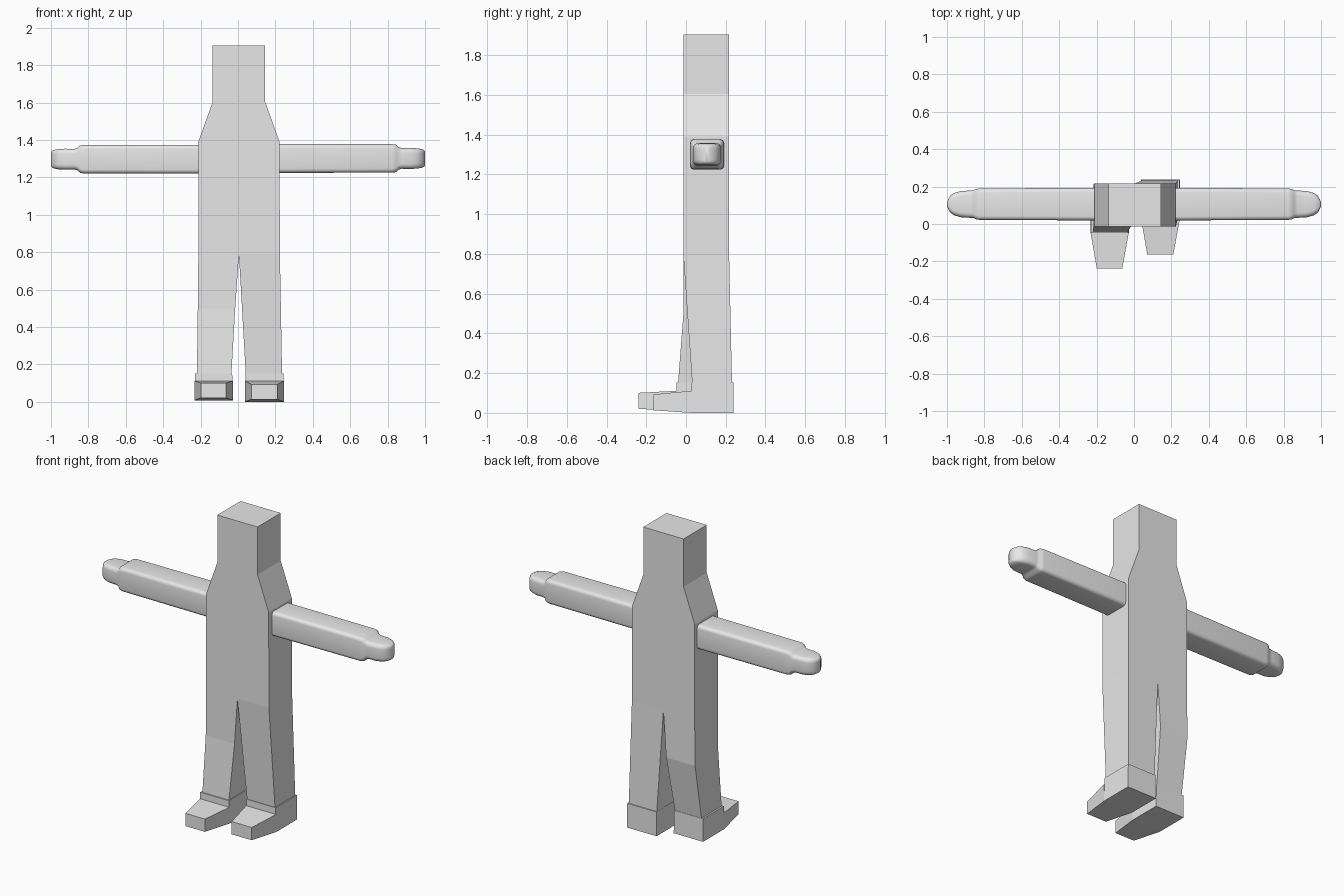
import bpy, bmesh, math

if "Cube" in bpy.data.objects:
    bpy.data.objects.remove(bpy.data.objects["Cube"])

grey = bpy.data.materials.new("plain_grey")
grey.diffuse_color = (0.8, 0.8, 0.8, 1)
grey.use_nodes = True
grey.node_tree.nodes["Principled BSDF"].inputs["Base Color"].default_value = grey.diffuse_color


def loft(bm, rings, start=True, end=True):
    """Skin a list of equal-length rings, optionally capping the ends."""
    vr = [[bm.verts.new(p) for p in r] for r in rings]
    n = len(vr[0])
    for a, b in zip(vr, vr[1:]):
        for i in range(n):
            j = (i + 1) % n
            bm.faces.new((a[i], a[j], b[j], b[i]))
    if start:
        bm.faces.new(vr[0])
    if end:
        bm.faces.new(vr[-1])


def finish(bm, name):
    bmesh.ops.remove_doubles(bm, verts=bm.verts, dist=0.0005)
    bmesh.ops.recalc_face_normals(bm, faces=bm.faces)
    me = bpy.data.meshes.new(name)
    bm.to_mesh(me)
    bm.free()
    me.materials.append(grey)
    ob = bpy.data.objects.new(name, me)
    bpy.context.collection.objects.link(ob)
    return ob


def level(z, x0, x1, y0, y1, mid=None):
    """Horizontal rectangle, with optional middle points on front and back."""
    if mid is None:
        return [(x0, y0, z), (x1, y0, z), (x1, y1, z), (x0, y1, z)]
    return [(x0, y0, z), (mid, y0, z), (x1, y0, z),
            (x1, y1, z), (mid, y1, z), (x0, y1, z)]


def upright(y, x0, x1, z0, z1):
    return [(x0, y, z0), (x1, y, z0), (x1, y, z1), (x0, y, z1)]


# Body: head, shoulders and torso, split into two legs at the crotch
F, B, M = -0.013, 0.217, 0.005
bm = bmesh.new()
loft(bm, [level(1.905, -0.135, 0.145, F, B, M),
          level(1.605, -0.135, 0.145, F, B, M),
          level(1.39, -0.212, 0.222, F, B, M),
          level(0.79, -0.212, 0.224, F, B, M)], end=False)
loft(bm, [level(0.79, -0.212, M, F, B),
          level(0.5, -0.215, -0.015, F, B),
          level(0.12, -0.22, -0.037, -0.042, 0.155)], start=False)
loft(bm, [level(0.79, M, 0.224, F, B),
          level(0.12, 0.043, 0.236, 0.033, 0.232)], start=False)
finish(bm, "body_and_legs")

# Shoes: ankle block with a tapering toe
for side, x0, x1, front, back, sole in (
        ("left", -0.232, -0.028, -0.047, 0.162, 0.008),
        ("right", 0.038, 0.245, 0.027, 0.238, 0.0)):
    bm = bmesh.new()
    loft(bm, [level(sole, x0, x1, front, back),
              level(0.152, x0 + 0.002, x1 - 0.003, front, back)])
    loft(bm, [upright(front, x0, x1, sole, 0.111),
              upright(front - 0.191, x0 + 0.033, x1 - 0.035, sole + 0.013, sole + 0.093)])
    finish(bm, side + "_shoe")


def rounded(x, hy, hz, r, cy, cz):
    """Rounded rectangle across the x axis."""
    pts = []
    for k, (sy, sz) in enumerate(((1, 1), (-1, 1), (-1, -1), (1, -1))):
        for s in range(5):
            a = math.radians(90 * k + 22.5 * s)
            pts.append((x, cy + sy * (hy - r) + r * math.cos(a),
                        cz + sz * (hz - r) + r * math.sin(a)))
    return pts


# Arms: long rounded sleeve, stepping down to a blunt hand
arm = [(0.19, 0.087, 0.077, 0.022), (0.825, 0.084, 0.076, 0.022),
       (0.845, 0.081, 0.073, 0.024), (0.858, 0.074, 0.060, 0.026),
       (0.875, 0.073, 0.055, 0.026), (0.925, 0.070, 0.056, 0.026),
       (0.960, 0.060, 0.054, 0.026), (0.982, 0.046, 0.050, 0.024),
       (0.994, 0.025, 0.045, 0.018), (1.0, 0.010, 0.038, 0.008)]
for side, sign, cz in (("left", -1, 1.297), ("right", 1, 1.301)):
    bm = bmesh.new()
    loft(bm, [rounded(sign * x, hy, hz, r, 0.106, cz) for x, hy, hz, r in arm])
    ob = finish(bm, side + "_arm")
    bpy.ops.object.select_all(action='DESELECT')
    ob.select_set(True)
    bpy.context.view_layer.objects.active = ob
    bpy.ops.object.shade_smooth_by_angle(angle=math.radians(40))
